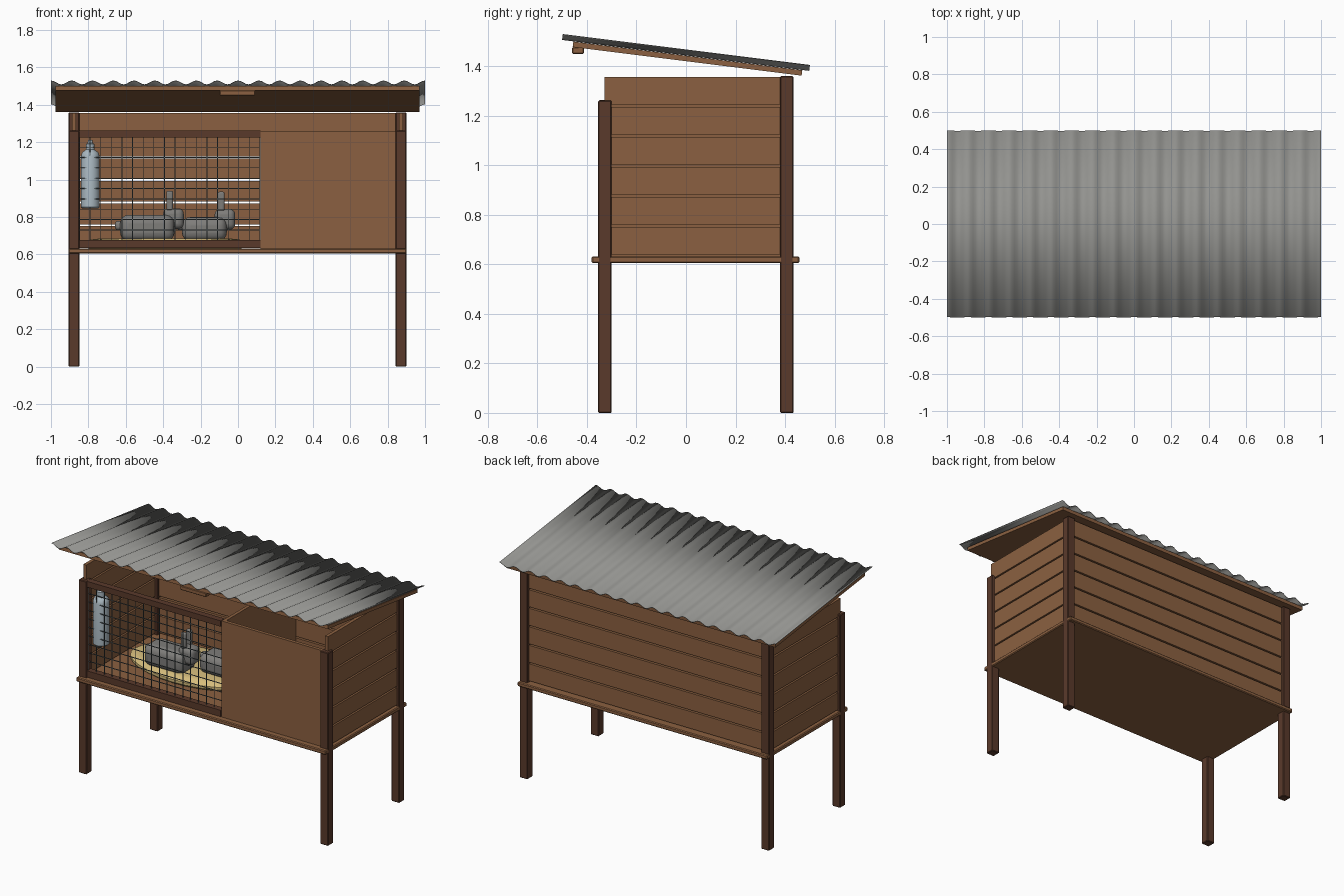
import bpy, bmesh, math
from mathutils import Matrix, Vector

if "Cube" in bpy.data.objects:
    bpy.data.objects.remove(bpy.data.objects["Cube"])


def material(name, rgb):
    m = bpy.data.materials.new(name)
    m.diffuse_color = (*rgb, 1)
    m.use_nodes = True
    m.node_tree.nodes["Principled BSDF"].inputs["Base Color"].default_value = m.diffuse_color
    return m


WOOD = material("plank_brown", (0.26, 0.118, 0.052))
DARK = material("post_dark_brown", (0.102, 0.042, 0.024))
SHEET = material("roof_grey", (0.29, 0.29, 0.275))
FUR = material("fur_grey", (0.21, 0.205, 0.195))
GLASS = material("bottle_pale_blue", (0.40, 0.48, 0.53))
STRAW = material("straw_yellow", (0.66, 0.50, 0.20))
WIRE = material("wire_grey", (0.10, 0.13, 0.14))


def finish(name, bm, mat, smooth=False):
    bmesh.ops.recalc_face_normals(bm, faces=bm.faces)
    me = bpy.data.meshes.new(name)
    bm.to_mesh(me)
    bm.free()
    ob = bpy.data.objects.new(name, me)
    bpy.context.collection.objects.link(ob)
    me.materials.append(mat)
    if smooth:
        bpy.ops.object.select_all(action='DESELECT')
        ob.select_set(True)
        bpy.context.view_layer.objects.active = ob
        bpy.ops.object.shade_smooth_by_angle(angle=math.radians(40))
    return ob


def add_box(bm, x, y, z):
    """Add a box given (min, max) on each axis."""
    size = [b - a for a, b in (x, y, z)]
    mid = [(a + b) / 2 for a, b in (x, y, z)]
    bmesh.ops.create_cube(bm, size=1, matrix=Matrix.Translation(mid) @ Matrix.Diagonal((*size, 1)))


def box(name, x, y, z, mat, bevel=0.0, segments=1):
    bm = bmesh.new()
    add_box(bm, x, y, z)
    ob = finish(name, bm, mat, smooth=segments > 1)
    if bevel:
        mod = ob.modifiers.new("soft_edges", 'BEVEL')
        mod.width, mod.segments = bevel, segments
    return ob


def lathe(name, profile, centre, mat, sides=20):
    """Revolve (radius, height) points around a vertical axis."""
    bm = bmesh.new()
    rings = []
    for r, z in profile:
        rings.append([bm.verts.new((centre[0] + r * math.cos(2 * math.pi * i / sides),
                                    centre[1] + r * math.sin(2 * math.pi * i / sides), z))
                      for i in range(sides)])
    for a, b in zip(rings, rings[1:]):
        for i in range(sides):
            j = (i + 1) % sides
            bm.faces.new((a[i], a[j], b[j], b[i]))
    bm.faces.new(rings[0])
    bm.faces.new(rings[-1])
    return finish(name, bm, mat, smooth=True)


# Posts
for side, x in (("left", (-0.905, -0.848)), ("right", (0.843, 0.90))):
    box(f"front_post_{side}", x, (-0.355, -0.30), (0, 1.262), DARK, 0.004)
    box(f"back_post_{side}", x, (0.38, 0.435), (0, 1.36), DARK, 0.004)

# Floor
box("floor", (-0.905, 0.90), (-0.381, 0.458), (0.605, 0.632), WOOD, 0.005)

# Plank walls with narrow open gaps
walls = {"left_wall": ((-0.888, -0.866), (-0.33, 0.40)),
         "right_wall": ((0.861, 0.883), (-0.33, 0.40)),
         "back_wall": ((-0.87, 0.865), (0.397, 0.418))}
for name, (x, y) in walls.items():
    bm = bmesh.new()
    for i in range(6):
        z = 0.64 + 0.121 * i
        add_box(bm, x, y, (z, z + 0.111))
    finish(name, bm, WOOD)

# Nest compartment
box("nest_front_panel", (0.14, 0.845), (-0.342, -0.32), (0.632, 1.26), WOOD)
box("nest_divider", (0.12, 0.141), (-0.342, 0.397), (0.632, 1.26), WOOD)

# Run opening rails and wire mesh
box("opening_top_rail", (-0.85, 0.12), (-0.35, -0.31), (1.225, 1.263), DARK)
box("opening_bottom_rail", (-0.85, 0.12), (-0.35, -0.31), (0.636, 0.678), DARK)
bm = bmesh.new()
w = 0.002
for i in range(18):
    x = -0.848 + 0.0568 * i
    add_box(bm, (x - w, x + w), (-0.332 - w, -0.332 + w), (0.67, 1.23))
for i in range(1, 10):
    z = 0.676 + 0.0553 * i
    add_box(bm, (-0.85, 0.12), (-0.328 - w, -0.328 + w), (z - w, z + w))
finish("wire_mesh", bm, WIRE)

# Sloping roof: corrugated sheet, board and grip
slope = Matrix.Rotation(-math.atan(0.125), 4, 'X')
waves, steps = 18, 8
bm = bmesh.new()
rows = []
for i in range(waves * steps + 1):
    x = -1 + 2 * i / (waves * steps)
    z = 0.0105 * math.cos(2 * math.pi * i / steps)
    rows.append([bm.verts.new(Vector((0, 0, 1.456)) + slope @ Vector((x, y, z)))
                 for y in (-0.503, 0.503)])
for a, b in zip(rows, rows[1:]):
    bm.faces.new((a[0], b[0], b[1], a[1]))
sheet = finish("corrugated_roof", bm, SHEET, smooth=True)
mod = sheet.modifiers.new("thickness", 'SOLIDIFY')
mod.thickness, mod.offset = 0.003, 0

board = box("roof_board", (-0.975, 0.97), (-0.466, 0.466), (-0.011, 0.011), WOOD)
board.matrix_world = Matrix.Translation((0, 0.006, 1.431)) @ slope
box("roof_grip", (-0.098, 0.092), (-0.46, -0.413), (1.45, 1.478), WOOD, 0.004)

# Straw bed: flattened oval with a rounded rim
straw = lathe("straw_bed", [(0.94, 0.631), (1.0, 0.645), (1.0, 0.662), (0.93, 0.68), (0.8, 0.686)],
              (0, 0), STRAW, 28)
straw.scale = (0.43, 0.23, 1)
straw.location = (-0.39, 0.10, 0)

# Water bottle
lathe("water_bottle", [(0.042, 0.845), (0.05, 0.853), (0.05, 1.125), (0.044, 1.145),
                       (0.024, 1.16), (0.024, 1.19), (0.014, 1.195), (0.012, 1.212)],
      (-0.79, -0.285), GLASS)


def rabbit(name, x0, x1, y, top, head_x, head_z):
    """Rounded body, head, two upright ears and a tail, facing +x."""
    box(f"{name}_body", (x0, x1), (y - 0.085, y + 0.085), (0.672, top), FUR, 0.045, 4)
    hx, hz = head_x, head_z
    box(f"{name}_head", (hx - 0.055, hx + 0.055), (y - 0.05, y + 0.05),
        (hz - 0.055, hz + 0.055), FUR, 0.03, 4)
    for side in (-1, 1):
        e = y + side * 0.028
        box(f"{name}_ear_{'right' if side < 0 else 'left'}", (hx - 0.038, hx - 0.002),
            (e - 0.013, e + 0.013), (hz + 0.04, hz + 0.148), FUR, 0.01, 3)
    box(f"{name}_tail", (x0 - 0.028, x0 + 0.02), (y - 0.025, y + 0.025),
        (0.73, 0.78), FUR, 0.018, 3)


rabbit("near_rabbit", -0.63, -0.34, -0.01, 0.812, -0.345, 0.792)
rabbit("far_rabbit", -0.30, -0.06, 0.09, 0.80, -0.07, 0.788)
